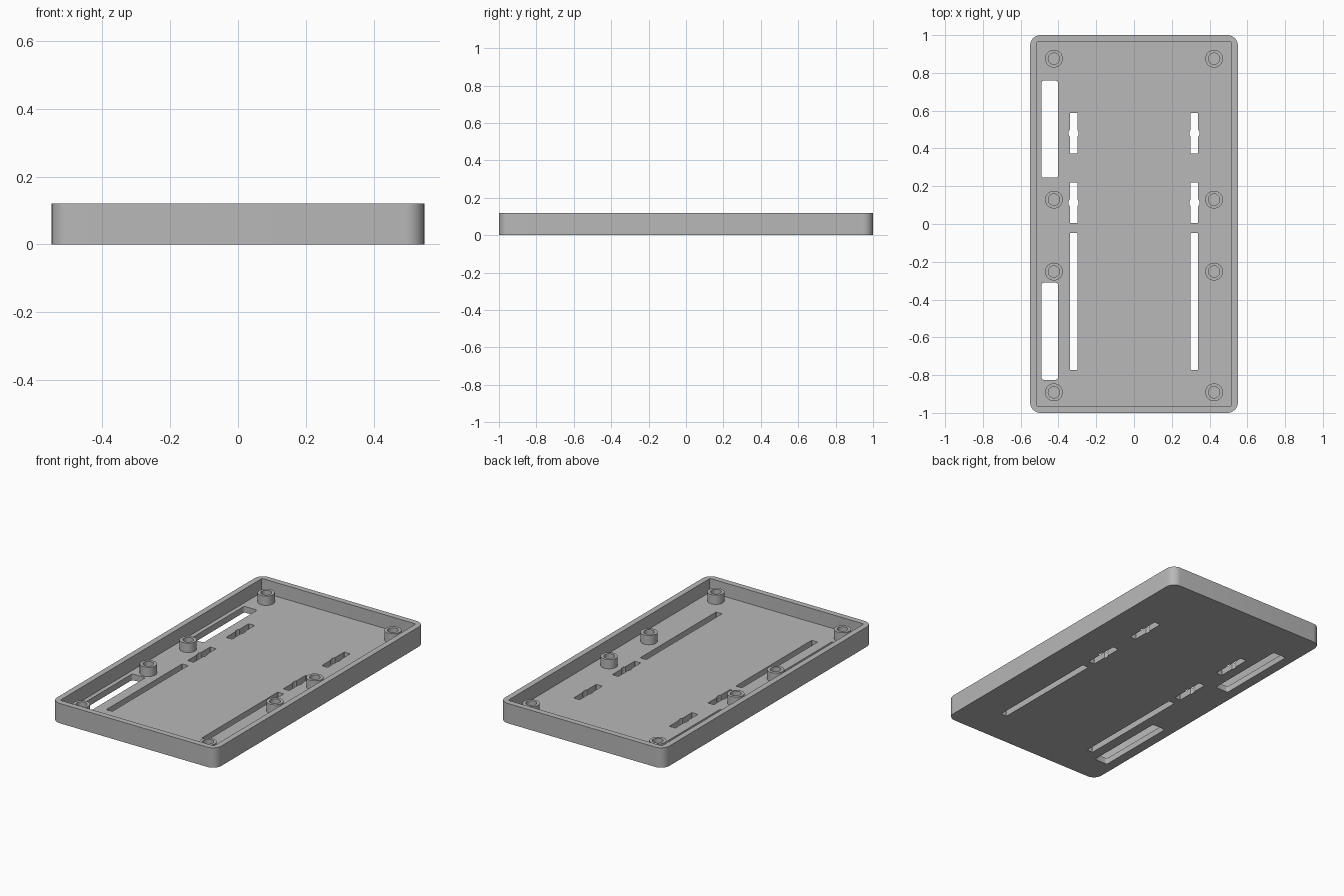
import bpy, bmesh
from math import pi, cos, sin

cube = bpy.data.objects.get("Cube")
if cube:
    bpy.data.objects.remove(cube, do_unlink=True)

HEIGHT, FLOOR, WALL, POST_TOP = 0.12, 0.037, 0.035, 0.093

grey = bpy.data.materials.new("plain grey")
grey.use_nodes = True
grey.diffuse_color = (0.48, 0.48, 0.48, 1)
grey.node_tree.nodes["Principled BSDF"].inputs["Base Color"].default_value = grey.diffuse_color


def finish(bm, name):
    bmesh.ops.recalc_face_normals(bm, faces=bm.faces)
    mesh = bpy.data.meshes.new(name)
    bm.to_mesh(mesh)
    bm.free()
    mesh.materials.append(grey)
    obj = bpy.data.objects.new(name, mesh)
    bpy.context.collection.objects.link(obj)
    return obj


def prism(name, outline, z0, z1):
    bm = bmesh.new()
    face = bm.faces.new([bm.verts.new((x, y, z0)) for x, y in outline])
    geo = bmesh.ops.extrude_face_region(bm, geom=[face])["geom"]
    top = [v for v in geo if isinstance(v, bmesh.types.BMVert)]
    bmesh.ops.translate(bm, verts=top, vec=(0, 0, z1 - z0))
    return finish(bm, name)


def rounded_rect(cx, cy, hx, hy, r, steps=8):
    points = []
    for k, (sx, sy) in enumerate([(1, 1), (-1, 1), (-1, -1), (1, -1)]):
        for i in range(steps + 1):
            a = (k + i / steps) * pi / 2
            points.append((cx + sx * (hx - r) + r * cos(a),
                           cy + sy * (hy - r) + r * sin(a)))
    return points


def circle(cx, cy, r, n=32):
    return [(cx + r * cos((i + 0.5) * 2 * pi / n), cy + r * sin((i + 0.5) * 2 * pi / n))
            for i in range(n)]


def cut(target, outline, z0=-0.1, z1=0.3):
    cutter = prism("cutter", outline, z0, z1)
    cutter.hide_render = True
    mod = target.modifiers.new("cut", "BOOLEAN")
    mod.operation, mod.solver, mod.object = "DIFFERENCE", "EXACT", cutter
    bpy.context.view_layer.objects.active = target
    bpy.ops.object.modifier_apply(modifier=mod.name)
    bpy.data.objects.remove(cutter, do_unlink=True)


def smooth(obj):
    bpy.ops.object.select_all(action="DESELECT")
    obj.select_set(True)
    bpy.context.view_layer.objects.active = obj
    bpy.ops.object.shade_smooth_by_angle(angle=0.5)


# Open tray with rounded corners
tray = prism("tray", rounded_rect(0, 0, 0.55, 1.0, 0.055), 0, HEIGHT)
cut(tray, rounded_rect(0, 0, 0.55 - WALL, 1.0 - WALL, 0.008, 3), FLOOR)

# Wide windows along the right side
for cy in (0.502, -0.568):
    cut(tray, rounded_rect(-0.446, cy, 0.044, 0.257, 0.012, 4))

# Narrow slots on both sides, two of them with a round middle
for x in (-0.32, 0.32):
    for y0, y1 in ((0.372, 0.588), (0.005, 0.219), (-0.773, -0.048)):
        cut(tray, rounded_rect(x, (y0 + y1) / 2, 0.02, (y1 - y0) / 2, 0.002, 1))
    for y in (0.48, 0.112):
        cut(tray, circle(x, y, 0.027))
smooth(tray)

# Hollow screw posts on the floor
for side, x in (("right", -0.424), ("left", 0.424)):
    for i, y in enumerate((0.875, 0.129, -0.252, -0.891)):
        bm = bmesh.new()
        profile = [(0.047, FLOOR - 0.005), (0.047, POST_TOP),
                   (0.03, POST_TOP), (0.03, FLOOR - 0.005)]
        verts = [bm.verts.new((r, 0, z)) for r, z in profile]
        edges = [bm.edges.new((verts[k], verts[(k + 1) % 4])) for k in range(4)]
        bmesh.ops.spin(bm, geom=verts + edges, cent=(0, 0, 0), axis=(0, 0, 1),
                       angle=2 * pi, steps=32)
        bmesh.ops.remove_doubles(bm, verts=bm.verts, dist=0.0001)
        post = finish(bm, f"{side}_post_{i + 1}")
        post.location = (x, y, 0)
        smooth(post)
